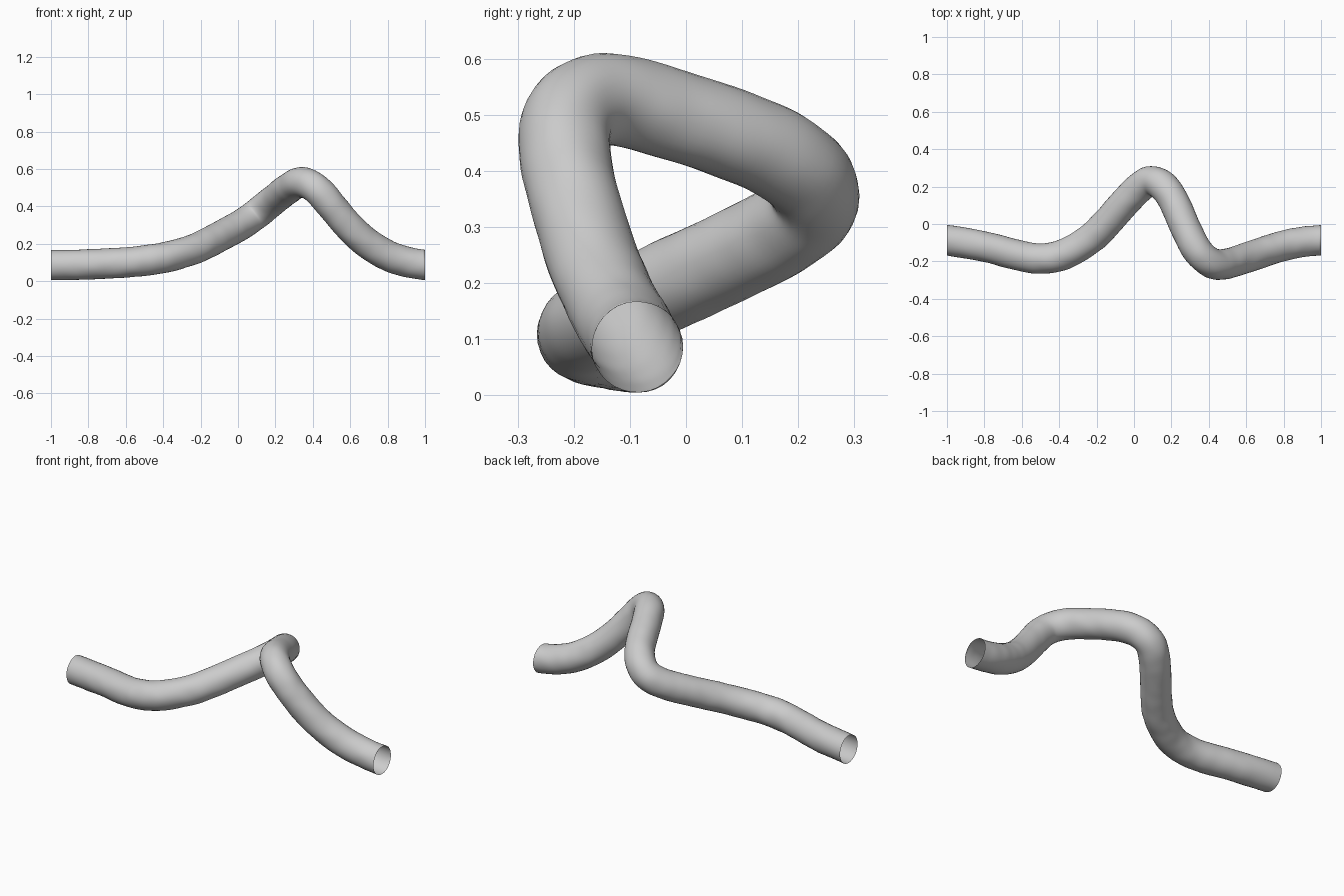
import bpy, bmesh, math
from mathutils import Vector, noise

if "Cube" in bpy.data.objects:
    bpy.data.objects.remove(bpy.data.objects["Cube"])

R = 0.081      # tube radius
SIDES = 32
STEPS = 8      # rings per path span

# Centre line of the winding tube
PATH = [Vector(p) for p in [
    (-1.0, -.086, .086), (-.8, -.12, .089), (-.6, -.172, .100), (-.5, -.185, .110),
    (-.4, -.172, .125), (-.3, -.125, .150), (-.2, -.052, .186), (-.1, .057, .237),
    (0, .168, .292), (.085, .231, .348), (.16, .20, .408), (.22, .108, .456),
    (.28, -.03, .502), (.34, -.145, .530), (.42, -.212, .494), (.5, -.212, .402),
    (.6, -.181, .285), (.7, -.147, .196), (.8, -.116, .137), (.9, -.096, .102),
    (1.0, -.086, .086)]]


def catmull(a, b, c, d, t):
    return 0.5 * (2 * b + (c - a) * t + (2 * a - 5 * b + 4 * c - d) * t**2
                  + (3 * b - a - 3 * c + d) * t**3)


# Dense, lightly smoothed centre line
ext = [2 * PATH[0] - PATH[1]] + PATH + [2 * PATH[-1] - PATH[-2]]
line = [catmull(*ext[i:i + 4], s / STEPS)
        for i in range(len(PATH) - 1) for s in range(STEPS)] + [PATH[-1]]
for _ in range(6):
    line = [line[0]] + [(line[i - 1] + 2 * line[i] + line[i + 1]) / 4
                        for i in range(1, len(line) - 1)] + [line[-1]]

# Sweep a circle along the line, open at both ends, with a faint organic ripple
bm = bmesh.new()
rings = []
up = Vector((0, 0, 1))
for i, p in enumerate(line):
    end = i in (0, len(line) - 1)
    tan = Vector((1, 0, 0)) if end else (line[i + 1] - line[i - 1]).normalized()
    up = (up - tan * up.dot(tan)).normalized()
    side = tan.cross(up)
    ring = []
    for k in range(SIDES):
        a = 2 * math.pi * k / SIDES
        d = up * math.cos(a) + side * math.sin(a)
        co = p + d * R
        co += d * 0.0025 * noise.noise(co * 14)
        co.z = max(co.z, 0)
        co.x = max(-1, min(1, co.x))
        ring.append(bm.verts.new(co))
    rings.append(ring)
for r0, r1 in zip(rings, rings[1:]):
    for k in range(SIDES):
        n = (k + 1) % SIDES
        bm.faces.new((r0[k], r0[n], r1[n], r1[k]))
bmesh.ops.recalc_face_normals(bm, faces=bm.faces[:])
for f in bm.faces:
    f.smooth = True
# Make sure the wall faces outward
f = bm.faces[0]
if f.normal.dot(f.calc_center_median() - line[0]) < 0:
    bmesh.ops.reverse_faces(bm, faces=bm.faces[:])

mesh = bpy.data.meshes.new("winding_tube")
bm.to_mesh(mesh)
bm.free()
tube = bpy.data.objects.new("winding_tube", mesh)
bpy.context.collection.objects.link(tube)
